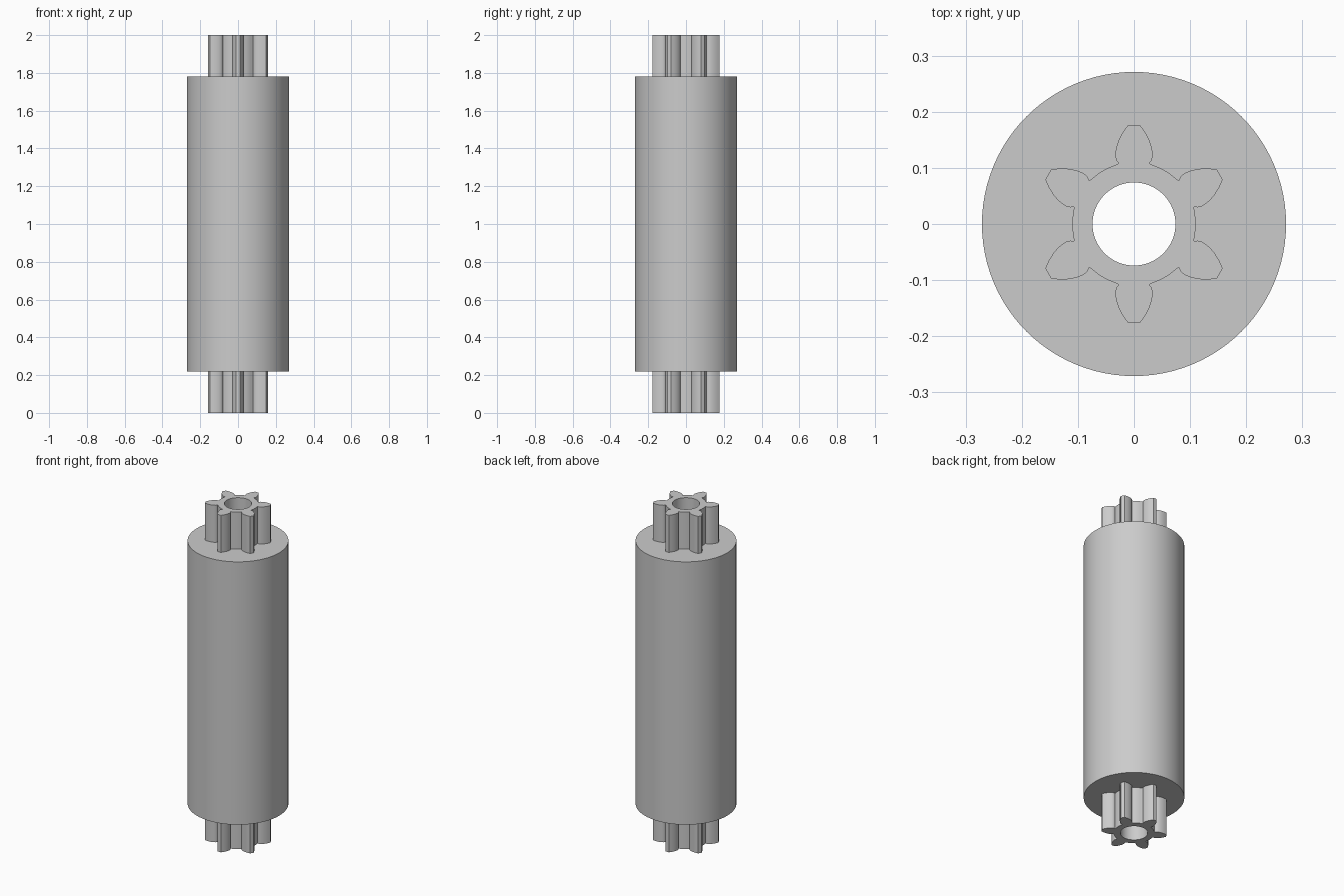
import bpy, bmesh, math
from mathutils import Matrix, Vector

if "Cube" in bpy.data.objects:
    bpy.data.objects.remove(bpy.data.objects["Cube"])

BODY_R, BORE_R, ROOT_R = 0.271, 0.074, 0.11
Z = (0.0, 0.22, 1.78, 2.0)
TEETH = 6


def circle(r, n=96):
    return [(r * math.cos(2 * math.pi * i / n), r * math.sin(2 * math.pi * i / n))
            for i in range(n)]


def gear_outline():
    # One flank from root to tip, mirrored, then a root arc to the next tooth
    flank = [(.027, .108), (.031, .113), (.033, .119), (.033, .128),
             (.0312, .138), (.027, .150), (.020, .1635), (.0105, .1765)]
    tooth = flank + [(-x, y) for x, y in reversed(flank)]
    gap = math.atan2(.027, .108)
    span = 2 * math.pi / TEETH - 2 * gap
    for i in range(1, 8):
        a = math.pi / 2 + gap + span * i / 8
        tooth.append((ROOT_R * math.cos(a), ROOT_R * math.sin(a)))
    points = []
    for t in range(TEETH):
        turn = Matrix.Rotation(2 * math.pi * t / TEETH, 2)
        points += [tuple(turn @ Vector(p)) for p in tooth]
    return points


bm = bmesh.new()


def ring(points, z):
    verts = [bm.verts.new((x, y, z)) for x, y in points]
    return verts, [bm.edges.new((verts[i - 1], verts[i])) for i in range(len(verts))]


def wall(a, b):
    for i in range(len(a[0])):
        bm.faces.new((a[0][i - 1], a[0][i], b[0][i], b[0][i - 1]))


def cap(outer, inner):
    bmesh.ops.triangle_fill(bm, edges=outer[1] + inner[1], use_beauty=True,
                            normal=(0, 0, 1))


gear = [ring(gear_outline(), z) for z in Z]
body = [ring(circle(BODY_R), z) for z in Z[1:3]]
bore = [ring(circle(BORE_R), z) for z in (Z[0], Z[3])]

# Toothed ends, roller barrel and through bore
wall(gear[0], gear[1])
wall(gear[2], gear[3])
wall(body[0], body[1])
wall(bore[0], bore[1])
# Flat ends of the gears and shoulders of the barrel
cap(gear[0], bore[0])
cap(gear[3], bore[1])
cap(body[0], gear[1])
cap(body[1], gear[2])
bmesh.ops.recalc_face_normals(bm, faces=bm.faces[:])

mesh = bpy.data.meshes.new("toothed_roller")
bm.to_mesh(mesh)
bm.free()
roller = bpy.data.objects.new("toothed_roller", mesh)
bpy.context.collection.objects.link(roller)

grey = bpy.data.materials.new("light_grey")
grey.diffuse_color = (0.6, 0.6, 0.6, 1)
grey.use_nodes = True
grey.node_tree.nodes["Principled BSDF"].inputs["Base Color"].default_value = grey.diffuse_color
mesh.materials.append(grey)

bpy.context.view_layer.objects.active = roller
roller.select_set(True)
bpy.ops.object.shade_smooth_by_angle(angle=math.radians(30))
